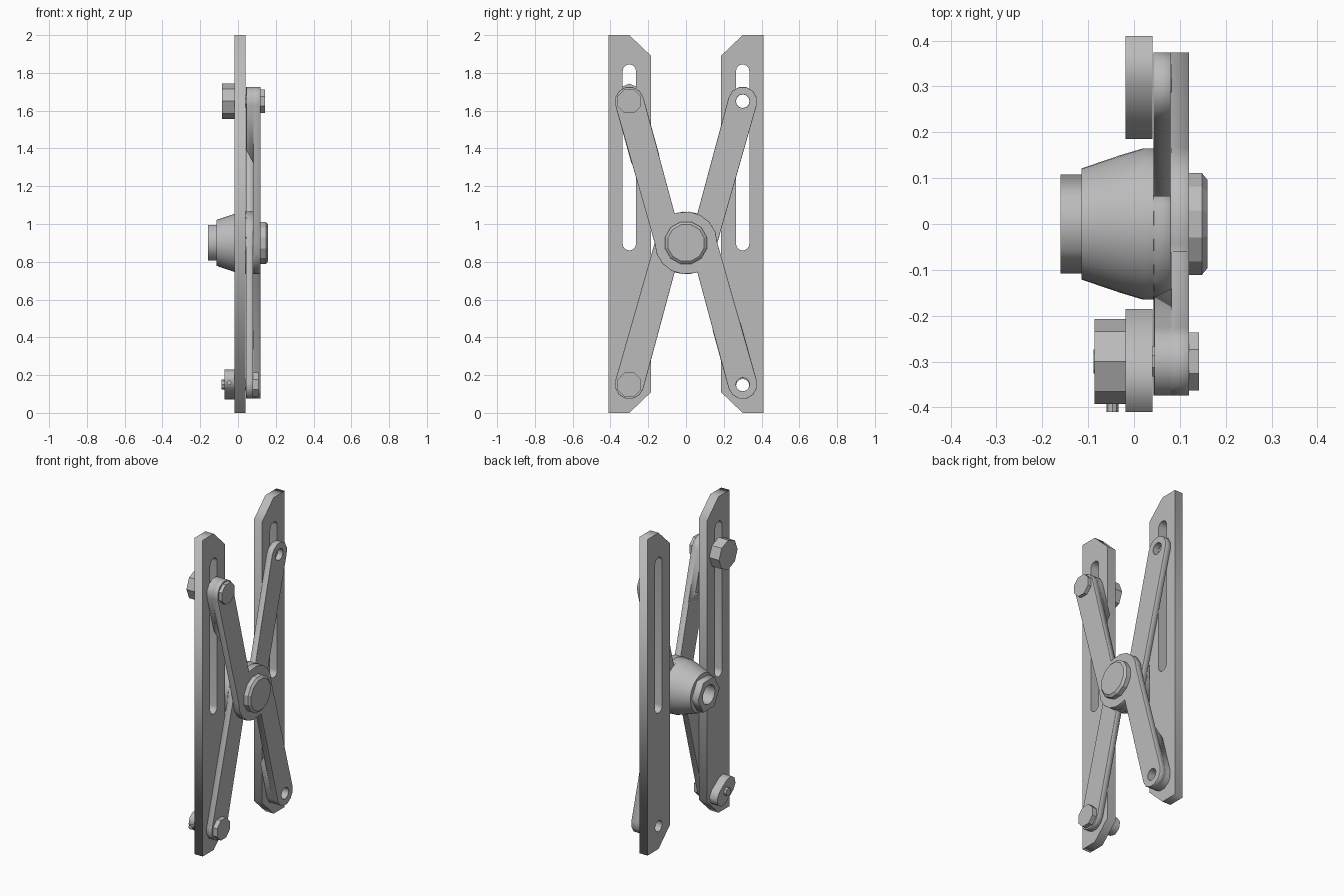
import bpy, bmesh
from math import sin, cos, pi, radians

if "Cube" in bpy.data.objects:
    bpy.data.objects.remove(bpy.data.objects["Cube"])

GREY = (0.5, 0.5, 0.5, 1)
steel = bpy.data.materials.new("grey steel")
steel.use_nodes = True
steel.diffuse_color = GREY
steel.node_tree.nodes["Principled BSDF"].inputs["Base Color"].default_value = GREY

HUB_Z = 0.9
PIN_Y, PIN_Z = 0.30, 0.75     # arm pin position relative to the hub
LEAN = radians(15.4)


def arc(cy, cz, r, a0, a1, n):
    return [(cy + r * cos(a0 + (a1 - a0) * i / n), cz + r * sin(a0 + (a1 - a0) * i / n))
            for i in range(n + 1)]


def ring(cy, cz, r, n, turn=0.0):
    return arc(cy, cz, r, turn, turn + 2 * pi, n)[:-1]


def finish(name, bm):
    bmesh.ops.recalc_face_normals(bm, faces=bm.faces)
    mesh = bpy.data.meshes.new(name)
    bm.to_mesh(mesh)
    bm.free()
    mesh.materials.append(steel)
    obj = bpy.data.objects.new(name, mesh)
    bpy.context.collection.objects.link(obj)
    return obj


def slab(name, loops, x0, x1, bevel=0.0):
    """Extrude outlines drawn in y, z (the first is the rim, the rest holes) from x0 to x1."""
    curve = bpy.data.curves.new(name, "CURVE")
    curve.dimensions = "2D"
    curve.fill_mode = "BOTH"
    curve.extrude = (x1 - x0) / 2
    for loop in loops:
        spline = curve.splines.new("POLY")
        spline.points.add(len(loop) - 1)
        for point, (y, z) in zip(spline.points, loop):
            point.co = (y, z, 0, 1)
        spline.use_cyclic_u = True
    temp = bpy.data.objects.new(name + " outline", curve)
    bpy.context.collection.objects.link(temp)
    bpy.context.view_layer.update()
    mesh = temp.evaluated_get(bpy.context.evaluated_depsgraph_get()).to_mesh()
    bm = bmesh.new()
    bm.from_mesh(mesh)
    bpy.data.objects.remove(temp)
    bmesh.ops.remove_doubles(bm, verts=bm.verts, dist=0.0005)
    bmesh.ops.dissolve_limit(bm, angle_limit=0.02, verts=bm.verts, edges=bm.edges)
    for v in bm.verts:
        y, z, x = v.co
        v.co = (x + (x0 + x1) / 2, y, z)
    obj = finish(name, bm)
    if bevel:
        mod = obj.modifiers.new("edge chamfer", "BEVEL")
        mod.width = bevel
        mod.segments = 1
        mod.limit_method = "ANGLE"
        mod.angle_limit = radians(60)
    return obj


def lathe(name, profile, y, z, sides, turn=0.0):
    """Spin (x, radius) points about an axis along x, capping the ends."""
    bm = bmesh.new()
    rows = [[bm.verts.new((x, *p)) for p in ring(y, z, r, sides, turn)] for x, r in profile]
    for a, b in zip(rows, rows[1:]):
        for i in range(sides):
            j = (i + 1) % sides
            bm.faces.new((a[i], a[j], b[j], b[i]))
    bm.faces.new(rows[0])
    bm.faces.new(rows[-1])
    return finish(name, bm)


# Side plates with a long slot, a pin hole and clipped inner corners
for side, label in ((1, "back"), (-1, "front")):
    rim = [(0.41, 0), (0.41, 2), (0.30, 2), (0.185, 1.89), (0.185, 0.11), (0.30, 0)]
    slot = arc(0.30, 1.81, 0.035, 0, pi, 8) + arc(0.30, 0.895, 0.035, pi, 2 * pi, 8)
    hole = ring(0.30, 0.145, 0.035, 12)
    slab(label + "_plate", [[(side * y, z) for y, z in loop] for loop in (rim, slot, hole)],
         -0.018, 0.04)


# Crossed arms: half an outline, repeated by a half turn about the hub
def place(points, flip, turn=1):
    return [(flip * turn * y, HUB_Z + turn * z) for y, z in points]


tip = arc(-PIN_Y, PIN_Z, 0.077, LEAN, LEAN + pi, 6)
half = [(-0.06, 0.155)] + tip + arc(0, 0, 0.166, pi, radians(285), 5)
pin_hole = ring(-PIN_Y, PIN_Z, 0.036, 12)
for name, flip, x0, x1 in (("outer_arm", 1, 0.08, 0.12), ("inner_arm", -1, 0.042, 0.08)):
    rim = place(half, flip) + place(half, flip, -1)
    slab(name, [rim, place(pin_hole, flip), place(pin_hole, flip, -1)], x0, x1, 0.009)

# Ramped thick pads behind the ends of the outer arm
along = (sin(LEAN), -cos(LEAN))
for turn, label in ((1, "upper"), (-1, "lower")):
    foot = [(y + 0.32 * along[0], z + 0.32 * along[1]) for y, z in (tip[-1], tip[0])]
    pad = slab(label + "_arm_pad", [place(tip + foot, 1, turn), place(pin_hole, 1, turn)],
               0.045, 0.082)
    for v in pad.data.vertices:
        if v.co.x < 0.06 and abs(v.co.z - HUB_Z) < 0.55:
            v.co.y -= turn * 0.07 * along[0]
            v.co.z -= turn * 0.07 * along[1]

# Central hub: smooth cone, hollow hexagonal end and pivot bolt
cone = lathe("hub_cone", [(0.06, 0.15), (0.042, 0.165), (0.02, 0.165), (-0.03, 0.15),
                          (-0.115, 0.121), (-0.115, 0.06), (-0.05, 0.06)], 0, HUB_Z, 40)
bpy.ops.object.select_all(action="DESELECT")
cone.select_set(True)
bpy.context.view_layer.objects.active = cone
bpy.ops.object.shade_smooth_by_angle(angle=radians(35))
slab("hub_hex_end", [ring(0, HUB_Z, 0.108, 6), ring(0, HUB_Z, 0.06, 20)], -0.16, -0.11)
lathe("pivot_bolt", [(0.05, 0.06), (0.118, 0.06), (0.118, 0.115), (0.148, 0.115),
                     (0.16, 0.1)], 0, HUB_Z, 12, pi / 12)

# Front bolts through the arms and plate
for label, z, seat, thick in (("upper", HUB_Z + PIN_Z, 0.119, 0.023),
                              ("lower", HUB_Z - PIN_Z, 0.079, 0.03)):
    lathe(label + "_bolt", [(-0.05, 0.035), (seat, 0.035), (seat, 0.068),
                            (seat + thick, 0.068)], -PIN_Y, z, 8, pi / 8)

# Upper clamp nut
lathe("upper_nut", [(-0.086, 0.093), (-0.018, 0.093)], -PIN_Y, HUB_Z + PIN_Z, 8)

# Lower clamp block, tilted, with a stud and a side pin
tilt = radians(145)
low_z = HUB_Z - PIN_Z
dy, dz = 0.045 * cos(tilt), 0.045 * sin(tilt)
block = (arc(-PIN_Y + dy, low_z + dz, 0.055, tilt - pi / 2, tilt + pi / 2, 4)
         + arc(-PIN_Y - dy, low_z - dz, 0.055, tilt + pi / 2, tilt + 3 * pi / 2, 4))
slab("lower_clamp_block", [block], -0.072, -0.017)
lathe("lower_stud", [(-0.088, 0.026), (-0.06, 0.026)], -PIN_Y, low_z, 8)
side_pin = lathe("side_pin", [(-0.055, 0.013), (0.055, 0.013)], 0, 0, 8)
side_pin.rotation_euler.z = pi / 2
side_pin.location = (-0.047, -0.355, low_z + 0.01)
